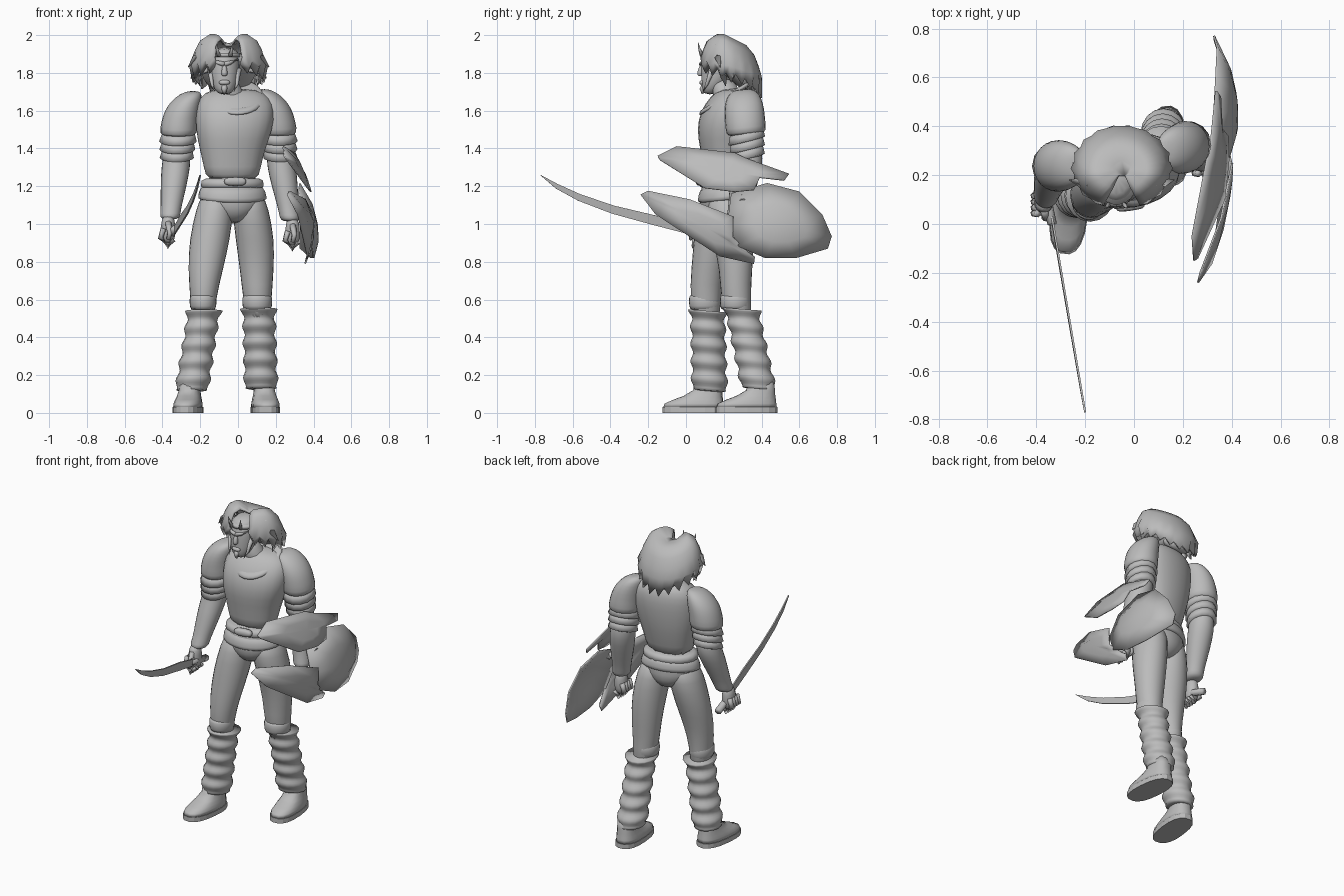
import bpy, bmesh, math
from mathutils import Vector

old = bpy.data.objects.get("Cube")
if old:
    bpy.data.objects.remove(old, do_unlink=True)

grey = bpy.data.materials.new("plain grey")
grey.use_nodes = True
GREY = (0.5, 0.5, 0.5, 1)
grey.diffuse_color = GREY
grey.node_tree.nodes["Principled BSDF"].inputs["Base Color"].default_value = GREY


def finish(name, bm, smooth=True, subsurf=0, thick=0):
    bmesh.ops.recalc_face_normals(bm, faces=bm.faces)
    for f in bm.faces:
        f.smooth = smooth
    mesh = bpy.data.meshes.new(name)
    bm.to_mesh(mesh)
    bm.free()
    mesh.materials.append(grey)
    ob = bpy.data.objects.new(name, mesh)
    bpy.context.collection.objects.link(ob)
    if subsurf:
        m = ob.modifiers.new("round", "SUBSURF")
        m.levels = m.render_levels = subsurf
    if thick:
        m = ob.modifiers.new("thickness", "SOLIDIFY")
        m.thickness, m.offset = thick, 0


def loft(name, rings, sides=12, yaw=0, tilt=0, power=1.0, sub=1, smooth=True):
    """Skin through level oval rings given as (x, y, z, rx, ry)."""
    bm = bmesh.new()
    grow = 1.04 if sub else 1
    loops = []
    c, s = math.cos(math.radians(yaw)), math.sin(math.radians(yaw))
    for x, y, z, rx, ry in rings:
        loop = []
        for i in range(sides):
            a = math.tau * i / sides
            u, v = math.cos(a), math.sin(a)
            u = grow * rx * math.copysign(abs(u) ** power, u)
            v = grow * ry * math.copysign(abs(v) ** power, v)
            loop.append(bm.verts.new((x + u * c - v * s, y + u * s + v * c, z + tilt * v)))
        loops.append(loop)
    for a, b in zip(loops, loops[1:]):
        for i in range(sides):
            j = (i + 1) % sides
            bm.faces.new((a[i], a[j], b[j], b[i]))
    bm.faces.new(loops[0])
    bm.faces.new(loops[-1])
    finish(name, bm, smooth, sub)


def strand(name, pts, radius, ends=(1, 0.05)):
    """Tapered tube along a few points."""
    bm = bmesh.new()
    pts = [Vector(p) for p in pts]
    loops = []
    for k, p in enumerate(pts):
        d = (pts[min(k + 1, len(pts) - 1)] - pts[max(k - 1, 0)]).normalized()
        side = d.orthogonal().normalized()
        up = d.cross(side)
        t = k / (len(pts) - 1)
        r = radius * (ends[0] * (1 - t) + ends[1] * t)
        loops.append([bm.verts.new(p + r * (side * math.cos(a) + up * math.sin(a)))
                      for a in (math.tau * i / 6 for i in range(6))])
    for a, b in zip(loops, loops[1:]):
        for i in range(6):
            bm.faces.new((a[i], a[i - 1], b[i - 1], b[i]))
    bm.faces.new(loops[0])
    bm.faces.new(loops[-1])
    finish(name, bm)


# Torso, belt, jacket hem and collar
loft("pelvis", [(-.03, .2, 1.0, .04, .06), (-.03, .2, 1.05, .12, .115), (-.028, .2, 1.11, .178, .13),
                (-.03, .2, 1.2, .16, .115), (-.03, .2, 1.26, .145, .105)], yaw=12)
loft("breastplate", [(-.03, .2, 1.22, .14, .1), (-.03, .205, 1.3, .15, .11), (-.03, .21, 1.4, .175, .133),
                     (-.02, .21, 1.5, .205, .15), (-.015, .225, 1.6, .21, .145),
                     (-.015, .245, 1.67, .195, .115), (-.02, .255, 1.72, .12, .075)], yaw=9, power=.85)
loft("jacket_hem", [(-.03, .2, 1.125, .16, .12), (-.03, .2, 1.13, .185, .135), (-.03, .2, 1.17, .175, .13),
                    (-.03, .2, 1.22, .158, .115)], yaw=12, tilt=.12, sides=16)
loft("belt", [(-.03, .2, 1.19, .155, .11), (-.03, .2, 1.2, .17, .124), (-.03, .2, 1.23, .166, .12),
              (-.03, .2, 1.24, .145, .1)], yaw=12, sub=0, sides=20)
loft("buckle", [(-.015, .078, 1.2, .05, .018), (-.015, .074, 1.225, .062, .022), (-.015, .078, 1.25, .05, .018)],
     yaw=8, power=.5)
loft("collar", [(-.005, .215, 1.65, .145, .145), (-.005, .215, 1.675, .142, .145), (-.005, .215, 1.69, .125, .13),
                (-.005, .215, 1.675, .09, .09)], tilt=.6, sides=16)
loft("neck", [(-.02, .23, 1.62, .09, .085), (-.04, .215, 1.7, .066, .07), (-.07, .185, 1.78, .06, .065)])

# Head
HX = -.072
loft("head", [(HX, .125, 1.685, .028, .026), (HX, .135, 1.715, .056, .052), (HX, .16, 1.765, .074, .08),
              (HX, .17, 1.82, .08, .09), (HX, .18, 1.88, .082, .097), (HX, .19, 1.94, .065, .08)])
loft("nose", [(HX, .077, 1.782, .016, .018), (HX, .074, 1.797, .021, .02), (HX, .085, 1.85, .01, .012)], sides=6)
loft("mouth", [(HX, .088, 1.735, .024, .014), (HX, .082, 1.75, .035, .016), (HX, .09, 1.765, .022, .01)], sides=8)
loft("headband", [(HX, .18, 1.885, .088, .103), (HX, .18, 1.905, .088, .103)], sub=0, sides=16)
strand("goatee", [(HX, .1, 1.73), (HX, .085, 1.71), (HX, .09, 1.69)], .022, (1, .3))
for sx in (-1, 1):
    strand("brow", [(HX, .082, 1.845), (HX + sx * .035, .085, 1.855), (HX + sx * .07, .125, 1.87)], .014, (1, .5))
    strand("sideburn", [(HX + sx * .075, .14, 1.82), (HX + sx * .066, .11, 1.74), (HX + sx * .05, .09, 1.7)], .017)
    strand("band_spike", [(HX + sx * .03, .085, 1.89), (HX + sx * .04, .07, 1.93), (HX + sx * .045, .065, 1.96)], .012)


# Hair: full inner mane under a parted shell that slopes back to a ragged hem
loft("mane", [(-.05, .345, 1.69, .06, .03), (-.05, .32, 1.74, .12, .055), (-.05, .28, 1.8, .15, .09),
              (-.05, .24, 1.86, .15, .1), (-.05, .21, 1.91, .13, .09)])
COLS = 32
bm = bmesh.new()
columns = []
for k in range(COLS + 1):
    phi = math.radians(-158 + 316 * k / COLS)
    open_front = max(0, abs(math.degrees(phi)) - 95) / 63
    spike = k % 2
    hem = 1.665 + .085 * math.sin(phi) ** 2 + .13 * open_front + (0 if spike else .045)
    column = []
    for t, (size, z) in enumerate(((.2, 1.98), (.55, 2.0), (.8, 1.97), (.94, 1.92), (1.03, 1.84), (1.0, hem))):
        if t == 4:
            z = max(z - .06 * max(0, math.cos(phi)), hem + .03)
            size += .07 * spike * abs(math.sin(phi))
        if t == 5 and not spike:
            size -= .1
        depth = .165 if math.cos(phi) > 0 else .15
        x = .185 * size * math.sin(phi)
        y = .225 + depth * size * math.cos(phi)
        slope = .5 * max(0, y - .2) if t < 4 else 0
        part = .075 * math.exp(-(x / .035) ** 2) * min(1, max(0, (.25 - y) / .1))
        column.append(bm.verts.new((x - .05, y + (.01 if t == 5 else 0), z - part - slope)))
    columns.append(column)
for a, b in zip(columns, columns[1:]):
    for t in range(5):
        bm.faces.new((a[t], a[t + 1], b[t + 1], b[t]))
bm.faces.new([c[0] for c in columns])
finish("hair_shell", bm, thick=.012)
for sx in (-1, 1):
    for y, z, reach in ((.17, 1.83, .215), (.24, 1.77, .2), (.2, 1.73, .15)):
        strand("loose_lock", [(-.05 + sx * .12, y, z + .1), (-.05 + sx * .175, y, z + .05),
                              (-.05 + sx * reach, y + .01, z)], .035)


# Arms: sloping shoulder cap, overlapping bands, sleeve, fist
def arm(side, out, shoulder, elbow, wrist):
    S, E, W = Vector(shoulder), Vector(elbow), Vector(wrist)
    along = lambda a, b, t, rx, ry, dx=0: (a.lerp(b, t).x - out * dx, *a.lerp(b, t)[1:], rx, ry)
    loft(side + "_shoulder_cap", [along(S, E, t, *r) for t, *r in
         ((-.01, .03, .04, .065), (.04, .06, .075, .05), (.14, .08, .095, .028), (.28, .093, .105, .01),
          (.45, .096, .106), (.63, .102, .107), (.64, .07, .08))], tilt=.1)
    for k in range(3):
        t = .6 + .12 * k
        r = .092 - .004 * k
        loft(side + "_arm_band", [along(S, E, t, r * .8, r * .85), along(S, E, t + .02, r * .95, r),
                                  along(S, E, t + .13, r * 1.08, r * 1.08), along(S, E, t + .15, r * .8, r * .8)],
             tilt=.25, sub=0, sides=14)
    loft(side + "_sleeve", [along(S, E, .7, .065, .07), along(S, E, 1, .075, .08), along(E, W, .25, .075, .08),
                            along(E, W, .6, .064, .066), along(E, W, .9, .052, .055), along(E, W, 1, .056, .06),
                            along(E, W, 1.06, .035, .04)])
    H = W + (W - E).normalized() * .09
    loft(side + "_palm", [(H.x, H.y, H.z + dz, rx, ry) for dz, rx, ry in
                          ((.09, .03, .035), (.04, .038, .045), (-.02, .04, .045), (-.06, .025, .03))])
    for k in range(4):
        y = H.y - .045 + .024 * k
        strand(side + "_finger", [(H.x - .025, y, H.z + .02), (H.x - .04, y, H.z - .03), (H.x, y, H.z - .075),
                                  (H.x + .03, y, H.z - .04)], .016, (1, .8))
    strand(side + "_thumb", [(H.x, H.y - .03, H.z + .05), (H.x + .01, H.y - .065, H.z), (H.x, H.y - .06, H.z - .04)],
           .018, (1, .6))


arm("right", -1, (-.3, .24, 1.7), (-.325, .235, 1.34), (-.36, .12, 1.04))
arm("left", 1, (.195, .3, 1.71), (.225, .33, 1.34), (.275, .27, 1.03))


# Legs: trousers, knee band, ribbed gaiter, boot
def leg(side, thigh, top, bottom, turn, foot):
    loft(side + "_trouser", thigh)
    kx, ky, kz, krx, kry = thigh[4]
    loft(side + "_knee_band", [(kx, ky, kz + dz, krx + g, kry + g) for dz, g in
                               ((.03, -.006), (.015, .006), (-.04, .004), (-.06, -.006))])
    A, B = Vector(top), Vector(bottom)
    rings = []
    for i in range(37):
        t = i / 36
        p = A.lerp(B, t)
        r = .083 + .007 * math.cos(t * math.tau * 4.6) + .01 * max(0, 1 - 8 * t) + .004 * t
        rings.append((p.x, p.y, p.z, r, r * 1.06))
    rings.append((B.x, B.y, B.z - .005, .06, .065))
    loft(side + "_gaiter", rings, tilt=-.08, sub=0, sides=16)
    x, y = foot
    yaw = math.degrees(math.atan(turn))
    rows = ((.03, 0, .074, .162), (.05, .003, .073, .156), (.07, .025, .068, .132),
            (.09, .05, .062, .103), (.12, .075, .056, .077), (.17, .075, .053, .068))
    loft(side + "_boot", [(x - turn * dy, y + dy, z, rx, ry) for z, dy, rx, ry in rows],
         yaw=yaw, power=.8, sub=0, sides=18)
    loft(side + "_sole", [(x, y, z, .077, .165) for z in (0, .03)], yaw=yaw, power=.8, sub=0, sides=18, smooth=False)


leg("right", [(-.11, .185, 1.17, .08, .09), (-.122, .175, 1.08, .1, .118), (-.15, .15, .92, .108, .108),
              (-.172, .115, .76, .093, .088), (-.185, .1, .6, .067, .08), (-.185, .115, .48, .06, .07)],
    (-.18, .115, .54), (-.245, .125, .12), -.12, (-.265, .04))
leg("left", [(.05, .22, 1.17, .08, .09), (.066, .225, 1.08, .097, .122), (.09, .25, .92, .103, .108),
             (.1, .265, .76, .09, .087), (.102, .262, .6, .075, .078), (.11, .285, .48, .06, .07)],
    (.11, .295, .55), (.122, .385, .13), .08, (.145, .32))


# Shield: three bowed plates
def shield_plate(name, outline, peak, y_mid, z_mid, y_bend, z_bend):
    bm = bmesh.new()
    bow = lambda y, z: (peak - z_bend * (z - z_mid) ** 2 - y_bend * (y - y_mid) ** 2, y, z)
    n = len(outline)
    cy, cz = sum(p[0] for p in outline) / n, sum(p[1] for p in outline) / n
    outer = [bm.verts.new(bow(y, z)) for y, z in outline]
    inner = [bm.verts.new(bow((y + cy) / 2, (z + cz) / 2)) for y, z in outline]
    hub = bm.verts.new(bow(cy, cz))
    for i in range(n):
        bm.faces.new((outer[i - 1], outer[i], inner[i], inner[i - 1]))
        bm.faces.new((inner[i - 1], inner[i], hub))
    finish(name, bm, thick=.008)


shield_plate("shield_upper_plate", [(-.15, 1.36), (-.05, 1.41), (.26, 1.375), (.31, 1.35), (.545, 1.265), (.52, 1.23),
             (.39, 1.245), (.36, 1.18), (.26, 1.17), (.1, 1.19), (-.14, 1.34)], .41, .3, 1, .3, .8)
shield_plate("shield_rear_plate", [(.24, 1.16), (.43, 1.215), (.6, 1.17), (.72, 1.05), (.77, .935), (.75, .87),
             (.58, .82), (.42, .82), (.28, .88), (.22, 1.0)], .425, .45, .95, .95, 1.4)
shield_plate("shield_lower_plate", [(-.24, 1.155), (-.2, 1.175), (.02, 1.13), (.25, 1.04), (.25, .93), (.33, .85),
             (.365, .825), (.36, .79), (.18, .83), (-.16, 1.05)], .405, .3, 1, .4, 1.1)
strand("shield_strap", [(.27, .3, 1.16), (.33, .3, 1.14), (.35, .3, 1.12)], .02, (1, 1))

# Curved sword
bm = bmesh.new()
edge = [(-.77, 1.26), (-.68, 1.212), (-.56, 1.158), (-.38, 1.097), (-.16, 1.045), (.03, .985)]
width = (.002, .025, .035, .042, .05, .04)
back = [bm.verts.new((-.2 - (y + .77) * .17, y, z)) for y, z in edge]
front = [bm.verts.new((-.2 - (y + .77) * .17, y - w * .3, z - w)) for (y, z), w in zip(edge, width)]
for i in range(len(edge) - 1):
    bm.faces.new((back[i], back[i + 1], front[i + 1], front[i]))
finish("sword_blade", bm, smooth=False, thick=.008)
strand("sword_grip", [(-.335, .0, .975), (-.355, .09, .945), (-.37, .2, .918)], .02, (1, 1.1))
